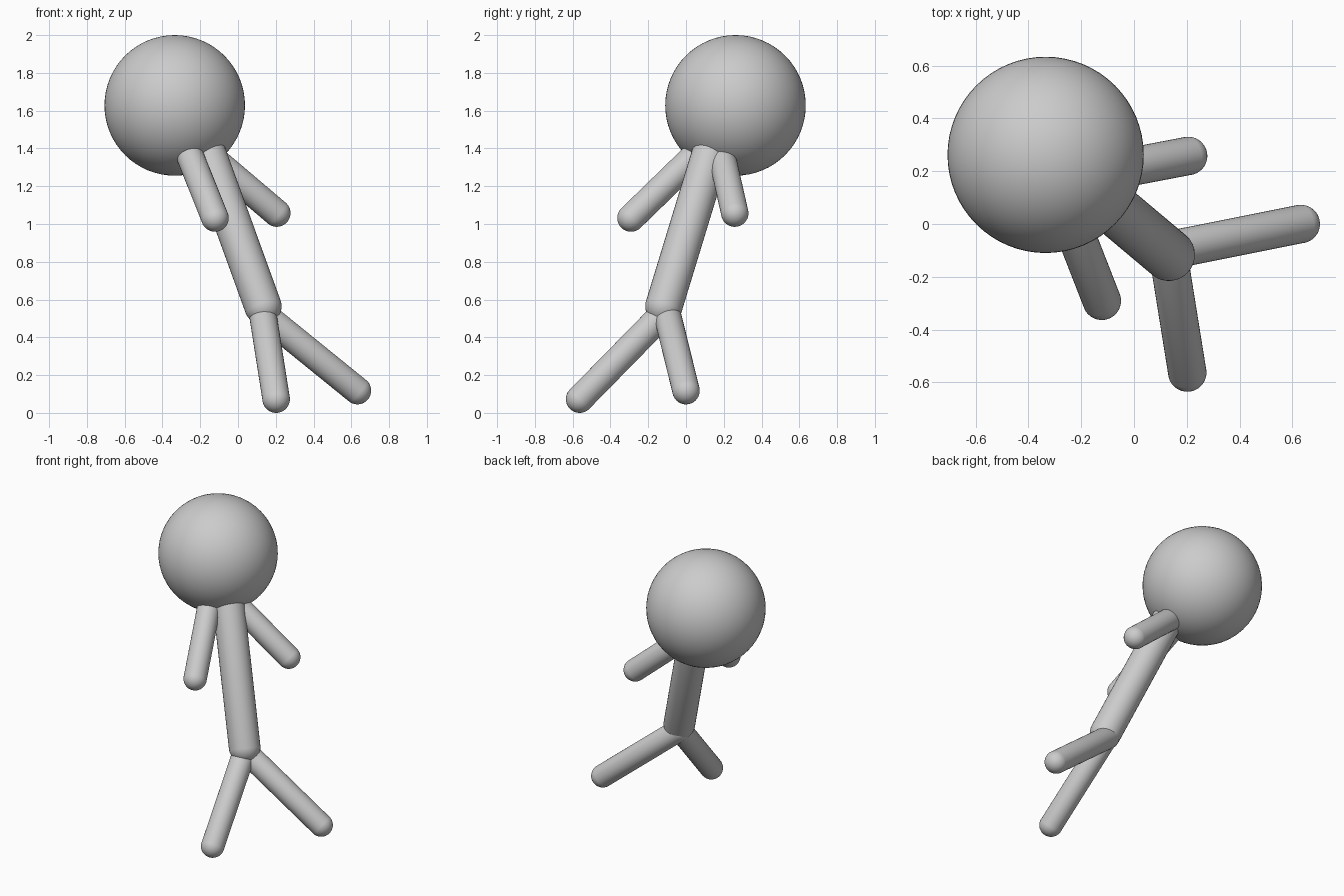
import bpy, bmesh
from mathutils import Vector, Matrix

if "Cube" in bpy.data.objects:
    bpy.data.objects.remove(bpy.data.objects["Cube"])


def finish(name, bm):
    mesh = bpy.data.meshes.new(name)
    for f in bm.faces:
        f.smooth = True
    bm.to_mesh(mesh)
    bm.free()
    obj = bpy.data.objects.new(name, mesh)
    bpy.context.collection.objects.link(obj)
    return obj


def capsule(name, start, end, radius):
    """Round-ended rod whose end spheres are centred on start and end."""
    a, b = Vector(start), Vector(end)
    axis = b - a
    bm = bmesh.new()
    bmesh.ops.create_uvsphere(bm, u_segments=32, v_segments=17, radius=radius)
    # pull the upper half away to stretch the middle band into a tube
    for v in bm.verts:
        if v.co.z > 0:
            v.co.z += axis.length
    rot = axis.to_track_quat('Z', 'Y').to_matrix().to_4x4()
    bm.transform(Matrix.Translation(a) @ rot)
    return finish(name, bm)


# head
bm = bmesh.new()
bmesh.ops.create_uvsphere(bm, u_segments=64, v_segments=32, radius=0.372)
bm.transform(Matrix.Translation((-0.335, 0.262, 1.628)))
finish("head", bm)

# leaning torso, running up into the head
capsule("torso", (0.132, -0.117, 0.565), (-0.20, 0.162, 1.48), 0.099)

# limbs: inner end, outer end
limbs = {
    "front_leg": ((0.13, -0.115, 0.53), (0.202, -0.563, 0.073)),
    "side_leg": ((0.13, -0.10, 0.525), (0.632, 0.0, 0.118)),
    "front_arm": ((-0.30, 0.165, 1.475), (-0.122, -0.291, 1.032)),
    "side_arm": ((-0.245, 0.172, 1.44), (0.205, 0.258, 1.058)),
}
for name, (inner, outer) in limbs.items():
    capsule(name, inner, outer, 0.073)
